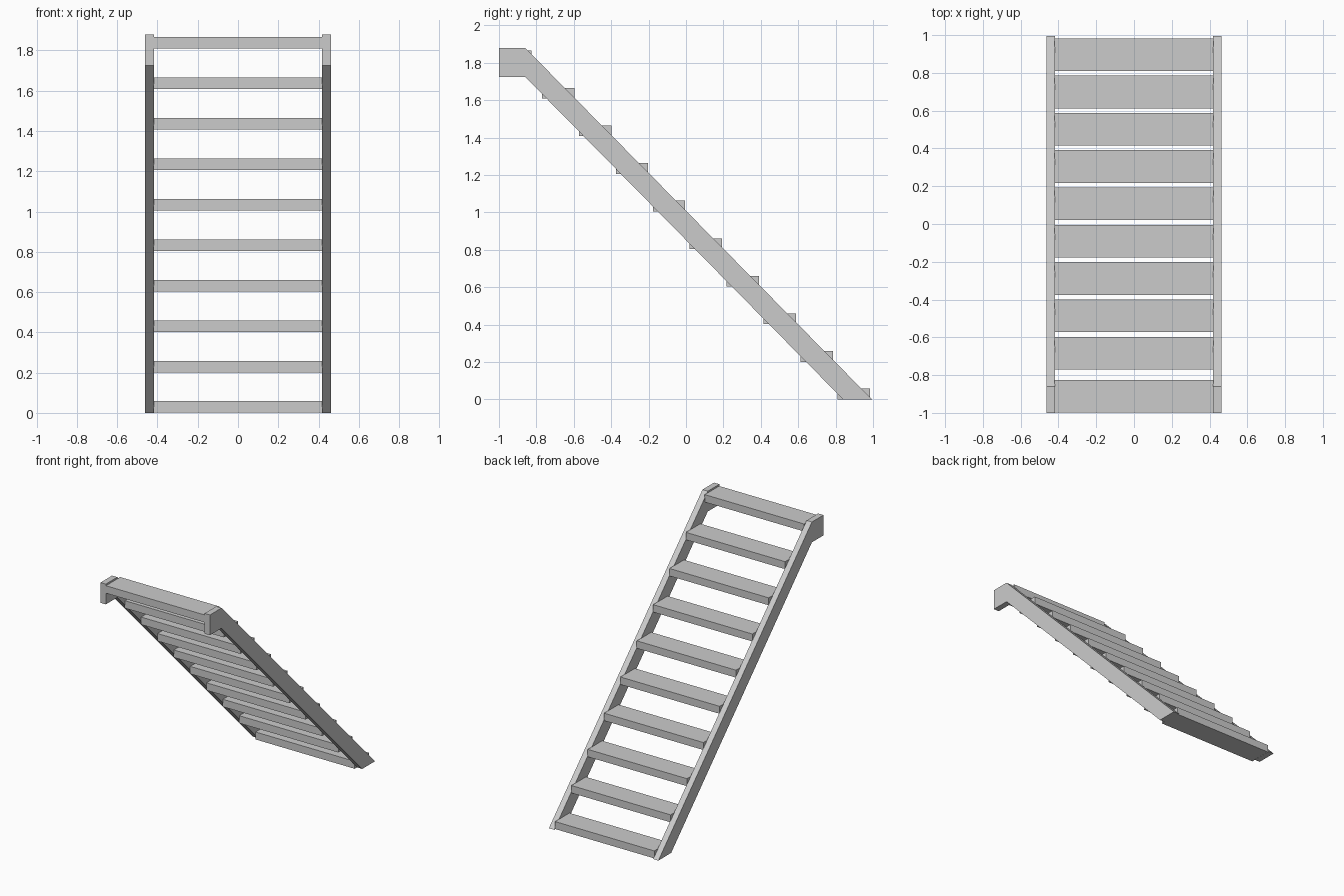
import bpy, bmesh

if "Cube" in bpy.data.objects:
    bpy.data.objects.remove(bpy.data.objects["Cube"])


def prism(name, profile, x0, x1):
    """Extrude a (y, z) profile along x from x0 to x1."""
    bm = bmesh.new()
    face = bm.faces.new([bm.verts.new((x0, y, z)) for y, z in profile])
    ext = bmesh.ops.extrude_face_region(bm, geom=[face])
    verts = [g for g in ext["geom"] if isinstance(g, bmesh.types.BMVert)]
    bmesh.ops.translate(bm, verts=verts, vec=(x1 - x0, 0, 0))
    bmesh.ops.recalc_face_normals(bm, faces=bm.faces)
    mesh = bpy.data.meshes.new(name)
    bm.to_mesh(mesh)
    bm.free()
    ob = bpy.data.objects.new(name, mesh)
    bpy.context.collection.objects.link(ob)
    return ob


# Side stringers: sloped beam with a level section at the top
stringer = [(-1, 1.725), (-0.86, 1.725), (0.84, 0), (0.995, 0),
            (-0.86, 1.88), (-1, 1.88)]
prism("stringer_left", stringer, -0.463, -0.418)
prism("stringer_right", stringer, 0.418, 0.463)

# Treads, evenly spaced from the floor up; the top one sits flush at the back
for i in range(10):
    y1 = 0.983 - 0.1975 * i
    y0 = y1 - 0.173
    if i == 9:
        y0, y1 = -0.998, -0.825
    z0 = 0.2 * i + 0.0011 * i
    if i == 0:
        z0 = 0.001
    z1 = z0 + 0.057
    prism(f"tread_{i + 1}", [(y0, z0), (y1, z0), (y1, z1), (y0, z1)], -0.42, 0.42)
